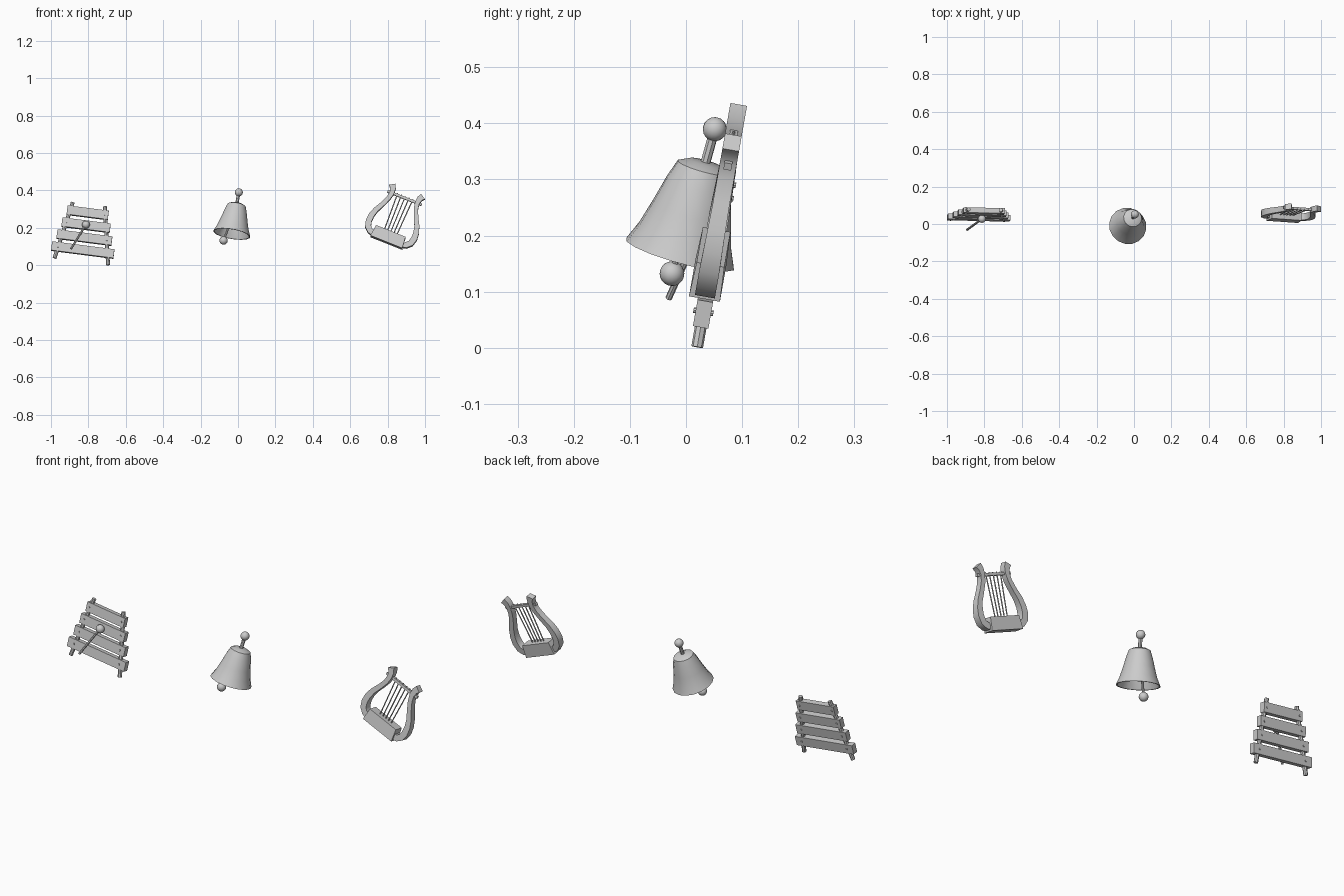
import bpy, bmesh, math
from mathutils import Matrix, Vector

if "Cube" in bpy.data.objects:
    bpy.data.objects.remove(bpy.data.objects["Cube"])

I = Matrix.Identity(4)


def finish(name, bm, frame=I, smooth=False):
    bmesh.ops.recalc_face_normals(bm, faces=bm.faces)
    mesh = bpy.data.meshes.new(name)
    bm.to_mesh(mesh)
    bm.free()
    mesh.transform(frame)
    ob = bpy.data.objects.new(name, mesh)
    bpy.context.collection.objects.link(ob)
    if smooth:
        bpy.ops.object.select_all(action='DESELECT')
        ob.select_set(True)
        bpy.context.view_layer.objects.active = ob
        bpy.ops.object.shade_smooth_by_angle(angle=math.radians(40))
    return ob


def box(name, center, size, frame=I):
    bm = bmesh.new()
    m = Matrix.Translation(center) @ Matrix.Diagonal((*size, 1))
    bmesh.ops.create_cube(bm, size=1, matrix=m)
    return finish(name, bm, frame)


def rod(name, a, b, r, frame=I, sides=8):
    a, b = Vector(a), Vector(b)
    d = b - a
    m = Matrix.Translation((a + b) / 2) @ d.to_track_quat('Z', 'Y').to_matrix().to_4x4()
    bm = bmesh.new()
    bmesh.ops.create_cone(bm, cap_ends=True, segments=sides, radius1=r, radius2=r,
                          depth=d.length, matrix=m)
    return finish(name, bm, frame, smooth=sides > 6)


def ball(name, c, r, frame=I):
    bm = bmesh.new()
    bmesh.ops.create_uvsphere(bm, u_segments=16, v_segments=10, radius=r,
                              matrix=Matrix.Translation(c))
    return finish(name, bm, frame, smooth=True)


def leaning(origin, roll):
    """Upright plane leaning back 10 degrees and rolled sideways."""
    return (Matrix.Translation(origin) @ Matrix.Rotation(math.radians(-10), 4, 'X')
            @ Matrix.Rotation(math.radians(roll), 4, 'Y'))


# Xylophone: two converging rails, four bars with pins
xyl = leaning((-0.83, 0.034, 0.081), 7.4)
rail = lambda v: 0.144 - 0.186 * (v + 0.06)
for s, side in ((-1, "left"), (1, "right")):
    rod(f"xylophone_rail_{side}", (s * rail(-0.063), 0, -0.063),
        (s * rail(0.25), 0, 0.25), 0.0105, xyl)
for i, half in enumerate((0.168, 0.148, 0.130, 0.111)):
    v = 0.068 * i
    box(f"xylophone_bar_{i}", (0, 0, v), (2 * half, 0.028, 0.048), xyl)
    for s in (-1, 1):
        rod(f"xylophone_pin_{i}", (s * rail(v), -0.018, v), (s * rail(v), 0.018, v),
            0.005, xyl)

# Mallet lying across the bars
rod("mallet_stick", (-0.893, -0.031, 0.088), (-0.813, 0.027, 0.217), 0.006)
ball("mallet_head", (-0.813, 0.027, 0.217), 0.021)

# Bell: hollow lathed body on a tilted axis
axis = Vector((0.162, 0.264, 0.951)).normalized()
base = Vector((-0.0335, -0.0105, 0.167))
bell = Matrix.Translation(base) @ axis.to_track_quat('Z', 'Y').to_matrix().to_4x4()
profile = [(0, 0.173), (0.03, 0.171), (0.049, 0.162), (0.06, 0.13), (0.073, 0.08),
           (0.086, 0.035), (0.101, 0), (0.095, 0), (0.08, 0.035), (0.067, 0.08),
           (0.054, 0.13), (0.043, 0.155), (0, 0.164)]
bm = bmesh.new()
vs = [bm.verts.new((r, 0, z)) for r, z in profile]
edges = [bm.edges.new(p) for p in zip(vs, vs[1:])]
bmesh.ops.spin(bm, geom=vs + edges, axis=(0, 0, 1), cent=(0, 0, 0),
               steps=16, angle=math.tau)
bmesh.ops.remove_doubles(bm, verts=bm.verts, dist=0.0005)
finish("bell_body", bm, bell, smooth=True)
rod("bell_handle", (0, 0, 0.165), (0, 0, 0.234), 0.009, bell)
ball("bell_knob", (0, 0, 0.234), 0.0215, bell)
rod("clapper_rod", (-0.01, 0.03, 0.315), (-0.077, -0.025, 0.132), 0.006)
ball("clapper_ball", (-0.077, -0.025, 0.132), 0.022)

# Lyre base: box flaring toward the bottom
lyre = leaning((0.805, 0.044, 0.150), 22)
bm = bmesh.new()
bmesh.ops.create_cube(bm, size=1)
for v in bm.verts:
    low = v.co.z < 0
    v.co = (v.co.x * (0.184 if low else 0.17), v.co.y * (0.056 if low else 0.05),
            v.co.z * 0.064)
finish("lyre_base", bm, lyre)

# Lyre arms: rectangular section swept along a curved path (u, v, width, depth)
path = [(0.078, -0.012, 0.030, 0.036), (0.104, -0.006, 0.031, 0.036),
        (0.123, 0.012, 0.032, 0.036), (0.131, 0.042, 0.032, 0.036),
        (0.129, 0.075, 0.030, 0.034), (0.118, 0.112, 0.027, 0.032),
        (0.096, 0.155, 0.024, 0.030), (0.079, 0.195, 0.023, 0.030),
        (0.073, 0.228, 0.025, 0.030), (0.077, 0.254, 0.030, 0.030),
        (0.088, 0.272, 0.034, 0.030)]
for s, side in ((-1, "left"), (1, "right")):
    bm = bmesh.new()
    rings = []
    for i, (u, v, w, d) in enumerate(path):
        p, q = path[max(i - 1, 0)], path[min(i + 1, len(path) - 1)]
        t = Vector((q[0] - p[0], q[1] - p[1])).normalized()
        n = Vector((-t.y, t.x)) * w / 2
        rings.append([bm.verts.new((s * (u + n.x * a), b * d / 2, v + n.y * a))
                      for a, b in ((1, 1), (1, -1), (-1, -1), (-1, 1))])
    for r0, r1 in zip(rings, rings[1:]):
        for k in range(4):
            bm.faces.new((r0[k], r0[k - 1], r1[k - 1], r1[k]))
    bm.faces.new(rings[0])
    bm.faces.new(rings[-1])
    finish(f"lyre_arm_{side}", bm, lyre, smooth=True)

# Lyre crossbar and strings
box("lyre_crossbar", (0, 0, 0.229), (0.198, 0.014, 0.013), lyre)
for k in range(-2, 3):
    rod(f"lyre_string_{k + 2}", (k * 0.018, 0, 0.025), (k * 0.022, 0, 0.24), 0.003,
        lyre, sides=6)
